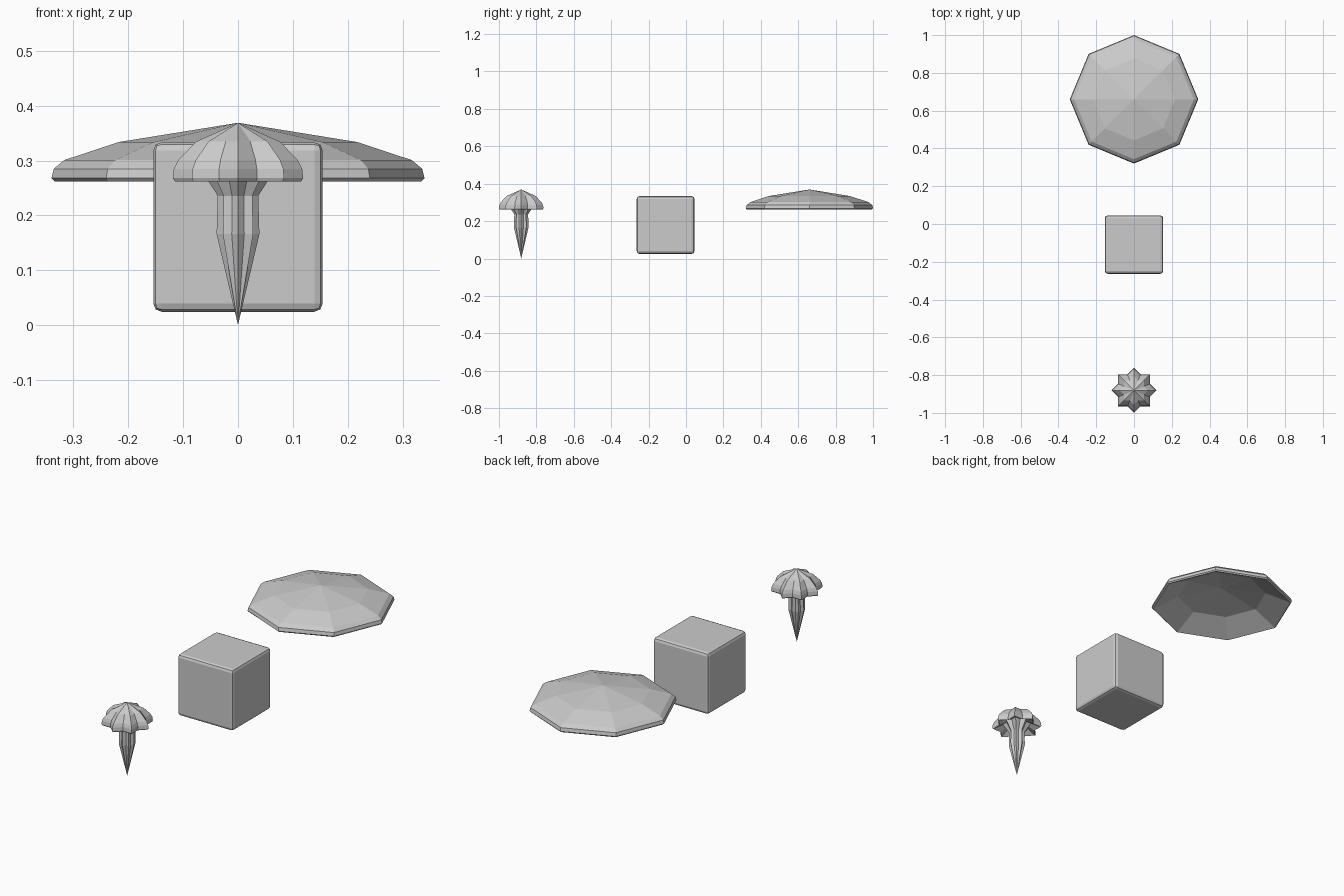
import bpy, bmesh
from math import pi, cos, sin

if "Cube" in bpy.data.objects:
    bpy.data.objects.remove(bpy.data.objects["Cube"])

def lathe(name, profile, sides, y, notch=1.0):
    """Spin (radius, z) points; every second side is pulled in by notch."""
    bm = bmesh.new()
    rings = []
    for r, z in profile:
        if r == 0:
            rings.append([bm.verts.new((0, y, z))] * sides)
            continue
        ring = []
        for i in range(sides):
            a = 2 * pi * i / sides
            k = r * (notch if i % 2 else 1.0)
            ring.append(bm.verts.new((k * cos(a), y + k * sin(a), z)))
        rings.append(ring)
    for a, b in zip(rings, rings[1:]):
        for i in range(sides):
            j = (i + 1) % sides
            quad = list(dict.fromkeys([a[i], a[j], b[j], b[i]]))
            bm.faces.new(quad)
    bmesh.ops.recalc_face_normals(bm, faces=bm.faces)
    mesh = bpy.data.meshes.new(name)
    bm.to_mesh(mesh)
    bm.free()
    ob = bpy.data.objects.new(name, mesh)
    bpy.context.collection.objects.link(ob)
    return ob

# Wide open canopy: eight-sided shell with a steep rim and shallow hollow
lathe("open_canopy", [(0, .369), (.217, .334), (.317, .301), (.336, .285),
                      (.34, .268), (.334, .262), (.213, .322), (0, .358)],
      8, .66)

# Folded canopy: eight-pointed star cap flowing into a fluted, pointed stem
lathe("folded_canopy", [(0, .369), (.076, .335), (.109, .301), (.117, .285),
                        (.119, .268), (.115, .262), (.068, .284),
                        (.037, .236), (.039, .166), (0, 0)],
      16, -.881, .765)

# Block with slightly bevelled edges
bpy.ops.mesh.primitive_cube_add(size=.309, location=(0, -.109, .179))
block = bpy.context.object
block.name = "block"
bev = block.modifiers.new("bevel", 'BEVEL')
bev.width = .015
bev.segments = 2
